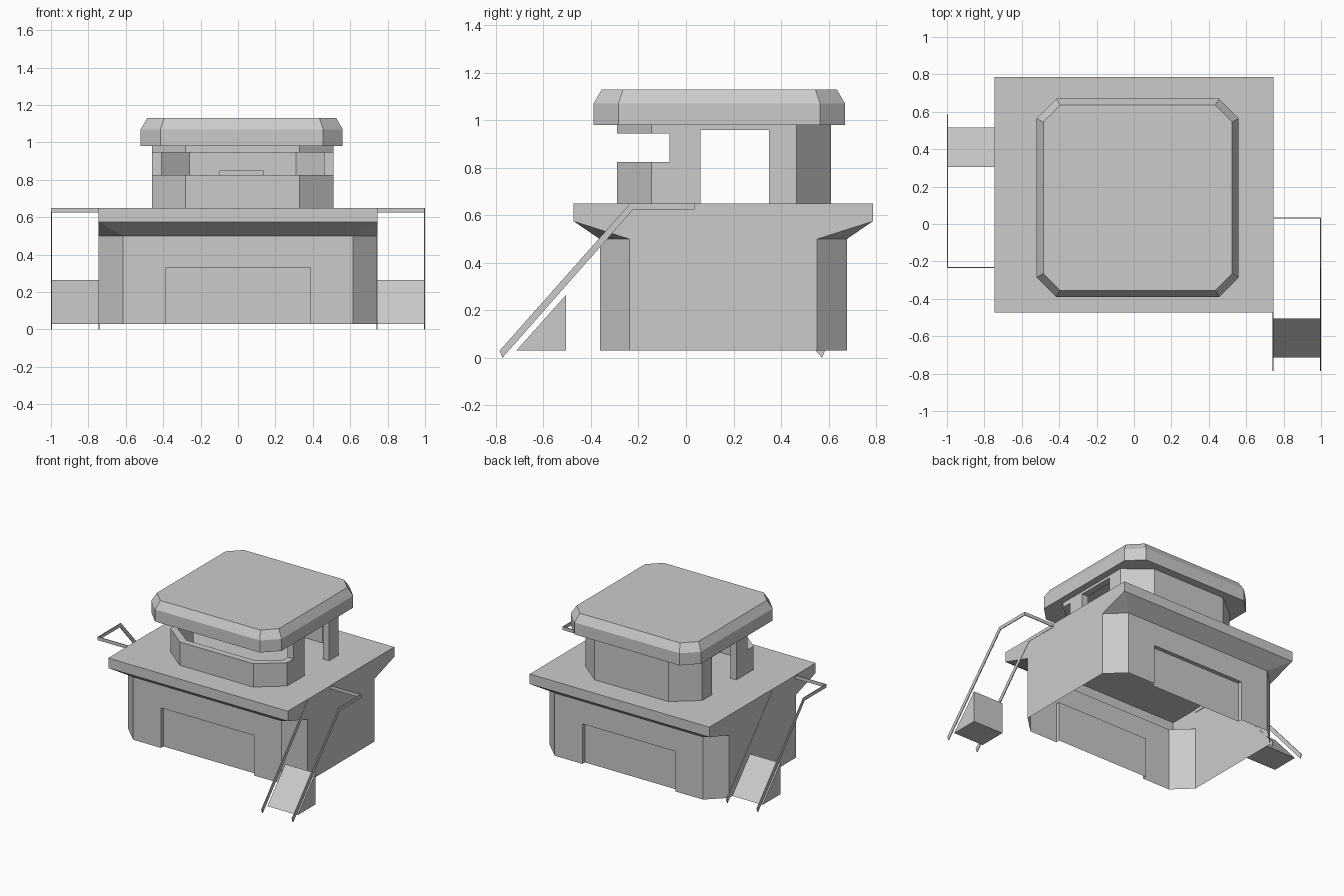
import bpy, bmesh

if "Cube" in bpy.data.objects:
    bpy.data.objects.remove(bpy.data.objects["Cube"])

grey = bpy.data.materials.new("plain_grey")
grey.diffuse_color = (0.6, 0.6, 0.6, 1)
grey.use_nodes = True
grey.node_tree.nodes["Principled BSDF"].inputs["Base Color"].default_value = grey.diffuse_color


def make(name, faces):
    """Object from a list of faces, each a list of points."""
    bm = bmesh.new()
    for pts in faces:
        bm.faces.new([bm.verts.new(p) for p in pts])
    bmesh.ops.remove_doubles(bm, verts=bm.verts, dist=0.0005)
    bmesh.ops.recalc_face_normals(bm, faces=bm.faces)
    me = bpy.data.meshes.new(name)
    bm.to_mesh(me)
    bm.free()
    me.materials.append(grey)
    ob = bpy.data.objects.new(name, me)
    bpy.context.collection.objects.link(ob)
    return ob


def loft(rings):
    """Closed solid through equal-length rings."""
    faces = [rings[0], rings[-1]]
    for a, b in zip(rings, rings[1:]):
        n = len(a)
        for i in range(n):
            j = (i + 1) % n
            faces.append([a[i], a[j], b[j], b[i]])
    return faces


def prism(outline, z0, z1):
    return loft([[(x, y, z) for x, y in outline] for z in (z0, z1)])


def octagon(x0, x1, y0, y1, cx, cy):
    return [(x0, y0 + cy), (x0 + cx, y0), (x1 - cx, y0), (x1, y0 + cy),
            (x1, y1 - cy), (x1 - cx, y1), (x0 + cx, y1), (x0, y1 - cy)]


# Base: open-bottomed shell with chamfered corners, flared into a square deck
CY, HX, BY, DY = 0.157, 0.745, 0.52, 0.63
wx, sy_, dx, dep = HX - 0.13, BY - 0.125, 0.385, 0.03
Z0, ZD, ZW, ZF, ZT = 0.03, 0.33, 0.50, 0.575, 0.65
faces = [[(-HX, CY - DY, ZT), (HX, CY - DY, ZT), (HX, CY + DY, ZT), (-HX, CY + DY, ZT)]]
for s in (-1, 1):
    y, yd, yr = CY + s * BY, CY + s * DY, CY + s * (BY - dep)
    # end wall around the recessed door
    faces.append([(-wx, y, Z0), (-dx, y, Z0), (-dx, y, ZD), (dx, y, ZD),
                  (dx, y, Z0), (wx, y, Z0), (wx, y, ZW), (-wx, y, ZW)])
    faces.append([(-dx, yr, Z0), (dx, yr, Z0), (dx, yr, ZD), (-dx, yr, ZD)])
    faces.append([(-dx, y, ZD), (dx, y, ZD), (dx, yr, ZD), (-dx, yr, ZD)])
    # flare and deck edge
    faces.append([(-wx, y, ZW), (wx, y, ZW), (HX, yd, ZF), (-HX, yd, ZF)])
    faces.append([(-HX, yd, ZF), (HX, yd, ZF), (HX, yd, ZT), (-HX, yd, ZT)])
    for m in (-1, 1):
        ys = CY + s * sy_
        faces.append([(m * dx, y, Z0), (m * dx, yr, Z0), (m * dx, yr, ZD), (m * dx, y, ZD)])
        faces.append([(m * wx, y, Z0), (m * HX, ys, Z0), (m * HX, ys, ZW), (m * wx, y, ZW)])
        faces.append([(m * wx, y, ZW), (m * HX, ys, ZW), (m * HX, yd, ZF)])
    # side wall
    a, b = CY - sy_, CY + sy_
    c, d = CY - DY, CY + DY
    faces.append([(s * HX, p, q) for p, q in
                  [(a, Z0), (b, Z0), (b, ZW), (d, ZF), (d, ZT), (c, ZT), (c, ZF), (a, ZW)]])
make("base_and_deck", faces)

# Cabin walls
L, R, F, B, T = -0.46, 0.51, -0.29, 0.61, 0.05
outer = octagon(L, R, F, B, 0.18, 0.145)
inner = octagon(L + T, R - T, F + T, B - T, 0.15, 0.115)


def u_wall(ids, y):
    """Outline of a wall running round one end, with open ends at y."""
    o = [outer[i] for i in ids]
    n = [inner[i] for i in ids]
    return ([(o[0][0], y)] + o + [(o[-1][0], y), (n[-1][0], y)]
            + n[::-1] + [(n[0][0], y)])


make("cabin_front_low_wall", prism(u_wall((0, 1, 2, 3), 0.06), ZT, 0.825))
make("cabin_front_lintel", prism(u_wall((0, 1, 2, 3), -0.07), 0.945, 0.98))
make("cabin_back_wall", prism(u_wall((4, 5, 6, 7), 0.35), ZT, 0.98))
for side, x0, x1 in (("left", L, L + T), ("right", R - T, R)):
    post = [(x0, -0.07), (x1, -0.07), (x1, 0.06), (x0, 0.06)]
    head = [(x0, 0.06), (x1, 0.06), (x1, 0.35), (x0, 0.35)]
    make(side + "_window_post", prism(post, 0.825, 0.98))
    make(side + "_door_lintel", prism(head, 0.96, 0.98))
make("cabin_bench", prism([(-0.10, 0.40), (0.135, 0.40), (0.135, 0.56), (-0.10, 0.56)], ZT, 0.85))

# Roof with a sloped rim
rim = octagon(-0.52, 0.56, -0.39, 0.67, 0.105, 0.105)
top = octagon(-0.485, 0.525, -0.355, 0.635, 0.09, 0.09)
make("roof", loft([[(x, y, 0.98) for x, y in rim],
                   [(x, y, 1.07) for x, y in rim],
                   [(x, y, 1.13) for x, y in top]]))

# Stairs on both sides, the left one turned half round
rail = [(-0.785, 0.03), (-0.235, 0.65), (0.035, 0.65), (0.035, 0.625), (-0.222, 0.625), (-0.773, 0.0)]
bar = [(0.03, 0.625), (0.035, 0.625), (0.035, 0.65), (0.03, 0.65)]
wedge = [(-0.715, 0.03), (-0.505, 0.03), (-0.505, 0.265)]
for side, s in (("right", 1), ("left", -1)):
    def slab(name, prof, x0, x1):
        rings = [[(s * x, y if s > 0 else -0.2 - y, z) for y, z in prof] for x in (x0, x1)]
        make(side + "_" + name, loft(rings))
    slab("inner_rail", rail, 0.741, 0.747)
    slab("outer_rail", rail, 0.994, 1.0)
    slab("rail_crossbar", bar, 0.747, 0.994)
    slab("step_block", wedge, 0.745, 0.996)
